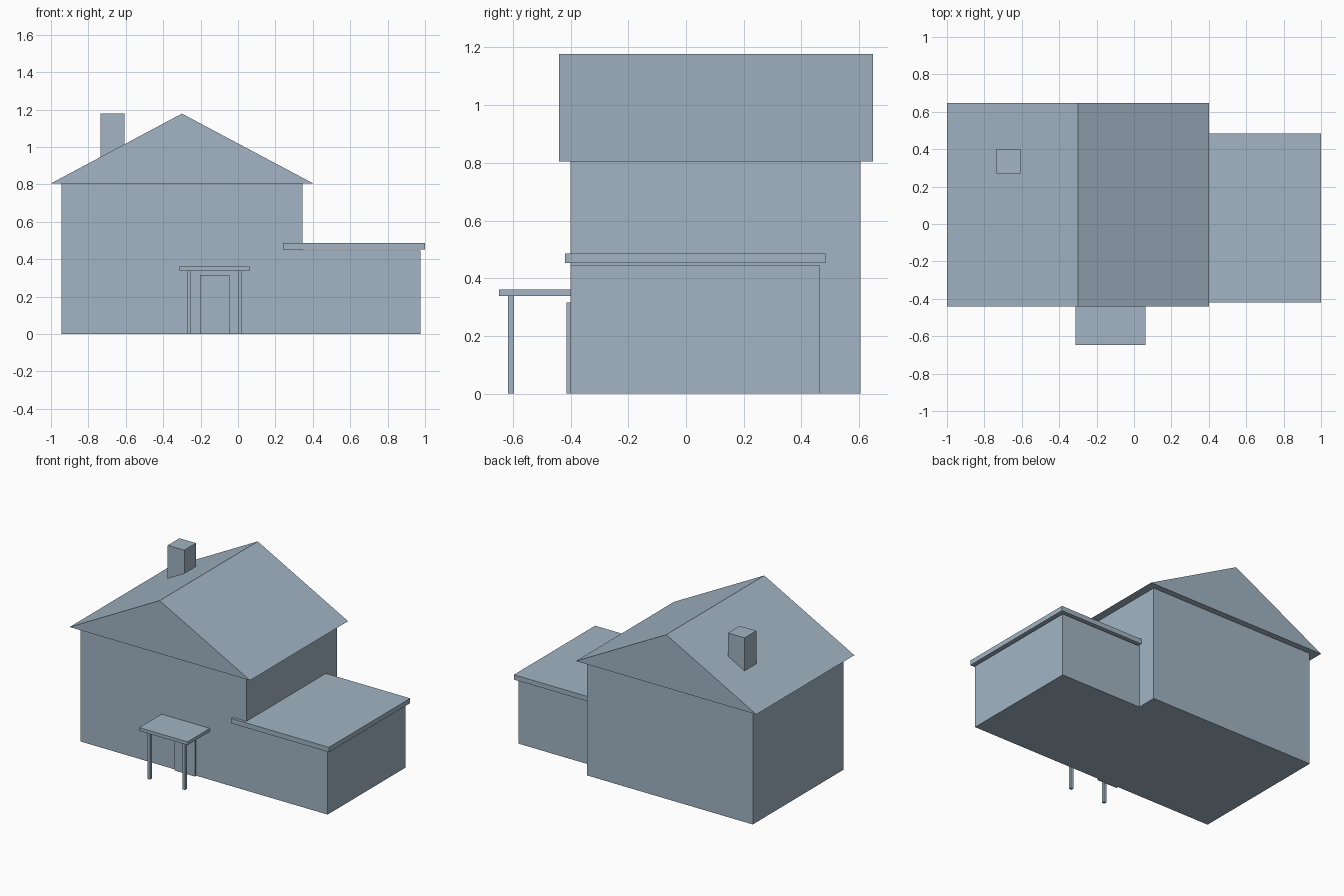
import bpy
import bmesh

if "Cube" in bpy.data.objects:
    bpy.data.objects.remove(bpy.data.objects["Cube"])

# Blue-grey shared by every part
slate = bpy.data.materials.new("blue_grey")
slate.diffuse_color = (0.36, 0.46, 0.55, 1)
slate.use_nodes = True
slate.node_tree.nodes["Principled BSDF"].inputs["Base Color"].default_value = slate.diffuse_color


def finish(name, bm):
    bmesh.ops.recalc_face_normals(bm, faces=bm.faces[:])
    mesh = bpy.data.meshes.new(name)
    bm.to_mesh(mesh)
    bm.free()
    mesh.materials.append(slate)
    obj = bpy.data.objects.new(name, mesh)
    bpy.context.collection.objects.link(obj)
    return obj


def box(name, x, y, z):
    """Box spanning the (min, max) ranges on each axis."""
    bm = bmesh.new()
    bmesh.ops.create_cube(bm, size=1)
    for v in bm.verts:
        v.co = [r[0] if c < 0 else r[1] for c, r in zip(v.co, (x, y, z))]
    return finish(name, bm)


def prism(name, profile, y):
    """Closed x-z profile extruded along y."""
    bm = bmesh.new()
    face = bm.faces.new([bm.verts.new((px, y[0], pz)) for px, pz in profile])
    ext = bmesh.ops.extrude_face_region(bm, geom=[face])
    moved = [g for g in ext["geom"] if isinstance(g, bmesh.types.BMVert)]
    bmesh.ops.translate(bm, verts=moved, vec=(0, y[1] - y[0], 0))
    return finish(name, bm)


FRONT = -0.4

# Main house with gabled roof
box("main_walls", (-0.943, 0.345), (FRONT, 0.605), (0, 0.805))
prism("gable_roof", [(-1.0, 0.805), (0.402, 0.805), (-0.3, 1.178)], (-0.441, 0.648))
box("chimney", (-0.736, -0.607), (0.271, 0.401), (0.85, 1.178))

# Side wing with flat roof slab just above its walls
box("wing_walls", (0.345, 0.977), (FRONT, 0.463), (0, 0.445))
box("wing_roof", (0.24, 1.0), (-0.419, 0.483), (0.452, 0.486))

# Entrance: door, porch roof and two posts
box("door", (-0.203, -0.045), (-0.415, FRONT), (0, 0.316))
box("porch_roof", (-0.314, 0.061), (-0.648, FRONT), (0.338, 0.361))
for side, x in (("left", -0.263), ("right", 0.010)):
    box(f"{side}_porch_post", (x - 0.01, x + 0.01), (-0.617, -0.596), (0, 0.338))
